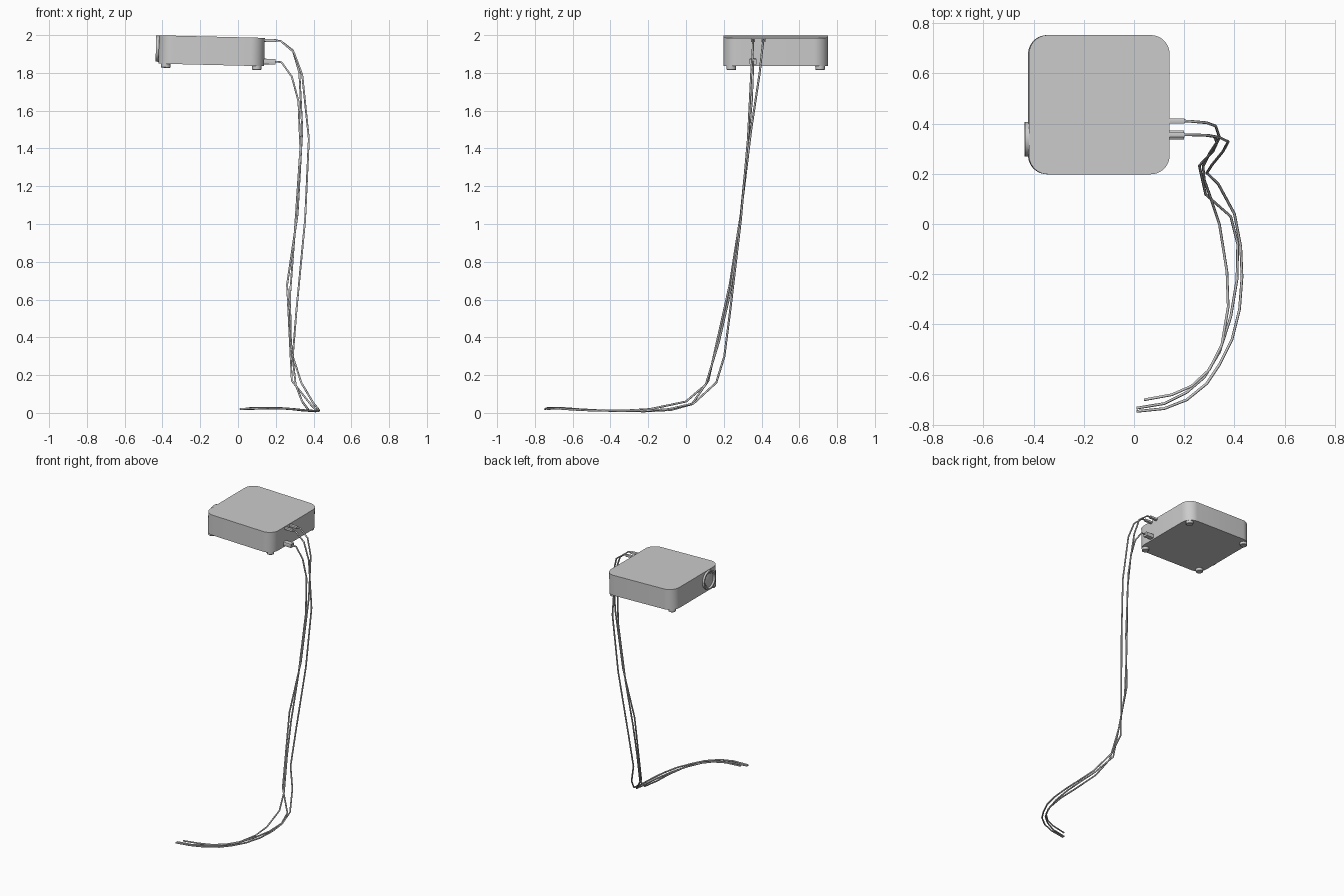
import bpy, bmesh, math
from mathutils import Matrix, Vector

if "Cube" in bpy.data.objects:
    bpy.data.objects.remove(bpy.data.objects["Cube"])

# Housing frame: local origin at the body centre, slightly tilted to the right
TILT = Matrix.Translation((-0.14, 0.475, 1.917)) @ Matrix.Rotation(math.radians(1.4), 4, 'Y')
HX, HY, HZ = 0.28, 0.277, 0.075


def finish(name, bm, angle=30):
    bmesh.ops.recalc_face_normals(bm, faces=bm.faces)
    bm.transform(TILT)
    me = bpy.data.meshes.new(name)
    bm.to_mesh(me)
    bm.free()
    ob = bpy.data.objects.new(name, me)
    bpy.context.collection.objects.link(ob)
    bpy.context.view_layer.objects.active = ob
    ob.select_set(True)
    bpy.ops.object.shade_smooth_by_angle(angle=math.radians(angle))
    ob.select_set(False)
    return ob


def rounded_box(name, centre, half, radius, axis, segs):
    """Box whose edges parallel to the given axis are rounded."""
    bm = bmesh.new()
    bmesh.ops.create_cube(bm, size=2)
    bm.transform(Matrix.Diagonal((*half, 1)))
    edges = [e for e in bm.edges
             if abs((e.verts[0].co - e.verts[1].co).normalized()[axis]) > 0.9]
    bmesh.ops.bevel(bm, geom=edges, offset=radius, segments=segs, profile=0.5, affect='EDGES')
    bm.transform(Matrix.Translation(centre))
    return finish(name, bm)


def lathe(name, profile, matrix, segs=32):
    """Spin an (r, z) profile around local z, then place it."""
    bm = bmesh.new()
    rings = []
    for r, z in profile:
        rings.append([bm.verts.new((r * math.cos(2 * math.pi * i / segs),
                                    r * math.sin(2 * math.pi * i / segs), z))
                      for i in range(segs)])
    for a, b in zip(rings, rings[1:]):
        for i in range(segs):
            j = (i + 1) % segs
            bm.faces.new((a[i], a[j], b[j], b[i]))
    bm.faces.new(rings[0])
    bm.faces.new(rings[-1])
    bm.transform(matrix)
    return finish(name, bm)


# Body
rounded_box("housing", (0, 0, 0), (HX, HY, HZ), 0.075, 2, 10)

# Feet
for sx in (-1, 1):
    for sy in (-1, 1):
        lathe("foot", [(0.026, 0.003), (0.025, -0.018), (0.022, -0.021)],
              Matrix.Translation((sx * 0.241, sy * 0.235, -HZ)), 20)

# Lens ring and glass on the left side
to_left = Matrix.Translation((-HX, -0.137, 0.004)) @ Matrix.Rotation(-math.pi / 2, 4, 'Y')
lathe("lens_ring", [(0.069, -0.01), (0.069, 0.015), (0.059, 0.015), (0.054, 0.003)],
      to_left, 40)
lathe("lens_glass", [(0.048, 0.0), (0.045, 0.005), (0.025, 0.009), (0.008, 0.0105)], to_left, 40)

# Plugs on the right side
rounded_box("upper_plug", (0.305, -0.12, 0.062), (0.035, 0.010, 0.008), 0.003, 0, 2)
rounded_box("upper_plug", (0.305, -0.065, 0.062), (0.035, 0.010, 0.008), 0.003, 0, 2)
rounded_box("lower_plug", (0.305, -0.12, -0.050), (0.035, 0.018, 0.015), 0.004, 0, 2)

# Cables
outer_cable = [(.19, .355, 1.972), (.225, .355, 1.97), (.295, .353, 1.91), (.34, .345, 1.79),
               (.375, .328, 1.45), (.355, .29, 1.02), (.31, .235, .55), (.29, .203, .3),
               (.335, .16, .16), (.40, .04, .05), (.425, -.09, .02), (.43, -.21, .012),
               (.42, -.34, .01), (.39, -.46, .012), (.34, -.56, .015), (.29, -.635, .02),
               (.21, -.70, .025), (.12, -.735, .025), (.01, -.746, .02)]
middle_cable = [(.19, .41, 1.972), (.225, .409, 1.97), (.29, .403, 1.92), (.325, .39, 1.80),
                (.34, .345, 1.5), (.315, .29, 1.05), (.26, .232, .68), (.285, .118, .17),
                (.385, .03, .045), (.413, -.08, .015), (.41, -.22, .008), (.385, -.37, .01),
                (.34, -.51, .013), (.28, -.61, .02), (.21, -.67, .024), (.12, -.715, .022),
                (.01, -.733, .02)]
inner_cable = [(.19, .355, 1.86), (.23, .355, 1.857), (.285, .353, 1.78), (.32, .348, 1.65),
               (.33, .325, 1.4), (.30, .28, .95), (.275, .23, .62), (.28, .175, .38),
               (.305, .105, .15), (.34, 0, .06), (.37, -.19, .02), (.375, -.33, .012),
               (.35, -.48, .014), (.30, -.58, .02), (.23, -.645, .025), (.15, -.68, .027),
               (.04, -.70, .024)]
for name, pts in (("outer_cable", outer_cable), ("middle_cable", middle_cable),
                  ("inner_cable", inner_cable)):
    cu = bpy.data.curves.new(name, 'CURVE')
    cu.dimensions = '3D'
    cu.bevel_depth = 0.0055
    cu.bevel_resolution = 1
    cu.use_fill_caps = True
    sp = cu.splines.new('POLY')
    sp.points.add(len(pts) - 1)
    for p, co in zip(sp.points, pts):
        p.co = (*co, 1)
    bpy.context.collection.objects.link(bpy.data.objects.new(name, cu))
